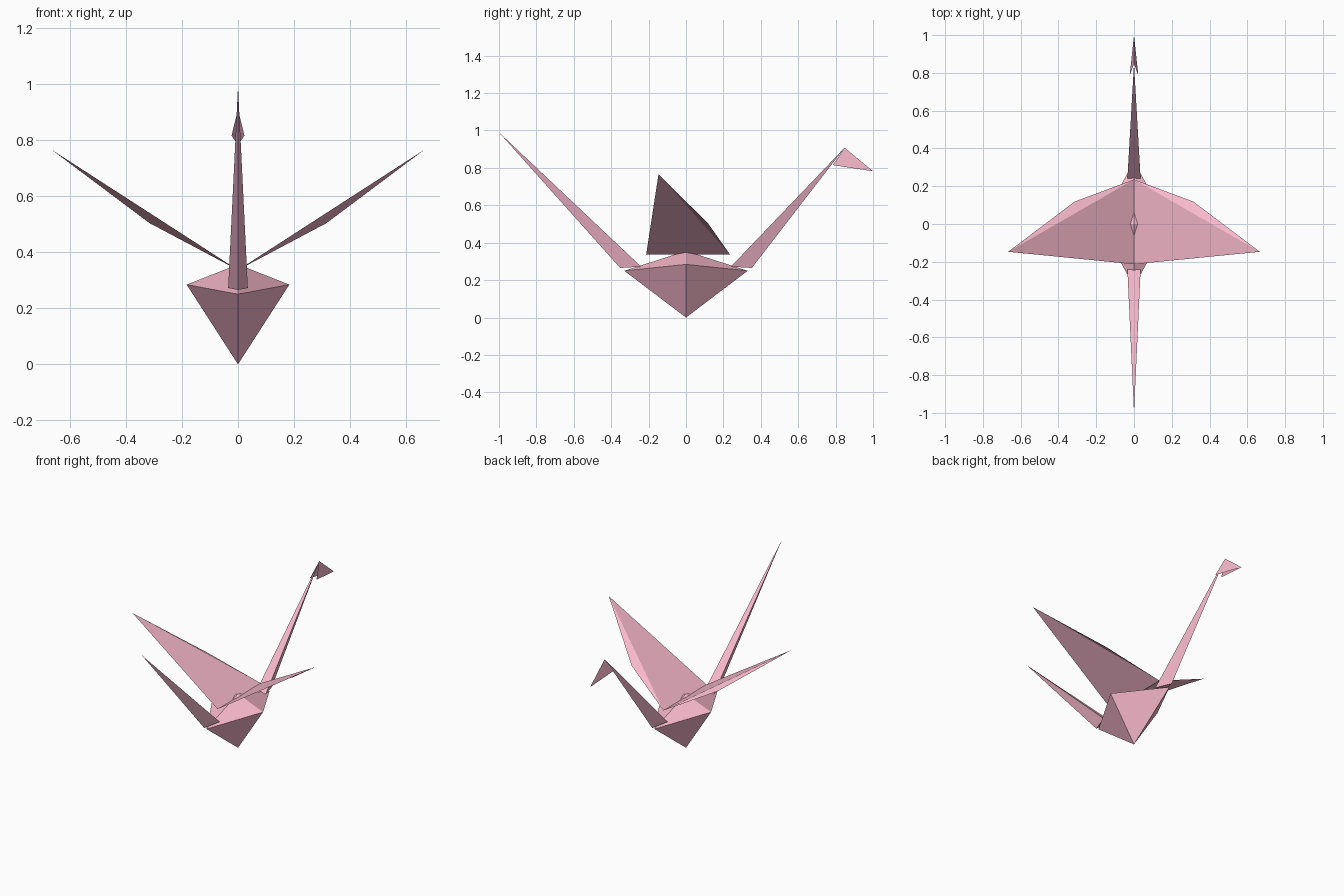
import bpy, bmesh

if "Cube" in bpy.data.objects:
    bpy.data.objects.remove(bpy.data.objects["Cube"])

pink = bpy.data.materials.new("pink_paper")
pink.diffuse_color = (0.93, 0.48, 0.60, 1)
pink.use_nodes = True
pink.node_tree.nodes["Principled BSDF"].inputs["Base Color"].default_value = pink.diffuse_color


def make(name, verts, faces, closed=True):
    """Flat-faced paper part; closed parts get outward normals."""
    bm = bmesh.new()
    vs = [bm.verts.new(v) for v in verts]
    for f in faces:
        bm.faces.new([vs[i] for i in f])
    if closed:
        bmesh.ops.recalc_face_normals(bm, faces=bm.faces)
    me = bpy.data.meshes.new(name)
    bm.to_mesh(me)
    bm.free()
    ob = bpy.data.objects.new(name, me)
    bpy.context.collection.objects.link(ob)
    me.materials.append(pink)
    return ob


# Body: uneven octahedron, ring of four corners between bottom point and peak
ring = [(0.183, 0, 0.284), (0, 0.33, 0.25), (-0.183, 0, 0.284), (0, -0.33, 0.25)]
body_faces = [(i, (i + 1) % 4, apex) for i in range(4) for apex in (4, 5)]
make("body", ring + [(0, 0, 0), (0, 0, 0.356)], body_faces)


# Neck and tail: slender three-sided spikes with the ridge on the outside
def spike(name, side, tip):
    base = [(-0.035, side * 0.24, 0.272), (0.035, side * 0.24, 0.272),
            (0, side * 0.352, 0.265)]
    make(name, base + [tip], [(0, 1, 2), (0, 1, 3), (1, 2, 3), (2, 0, 3)])


neck_top = (0, 0.848, 0.908)
spike("neck", 1, neck_top)
spike("tail", -1, (0, -1, 0.99))

# Head: folded sheet, open underneath
make("head", [neck_top, (0, 1, 0.782), (-0.023, 0.785, 0.815), (0.023, 0.785, 0.815)],
     [(0, 1, 2), (0, 3, 1)], closed=False)

# Wings: large panel plus a folded-down leading panel
for side, name in ((1, "right_wing"), (-1, "left_wing")):
    pts = [(0, -0.213, 0.336), (0, 0.236, 0.336),
           (side * 0.315, 0.118, 0.503), (side * 0.666, -0.147, 0.766)]
    faces = [(0, 3, 1), (1, 3, 2)]
    if side < 0:
        faces = [f[::-1] for f in faces]
    make(name, pts, faces, closed=False)
